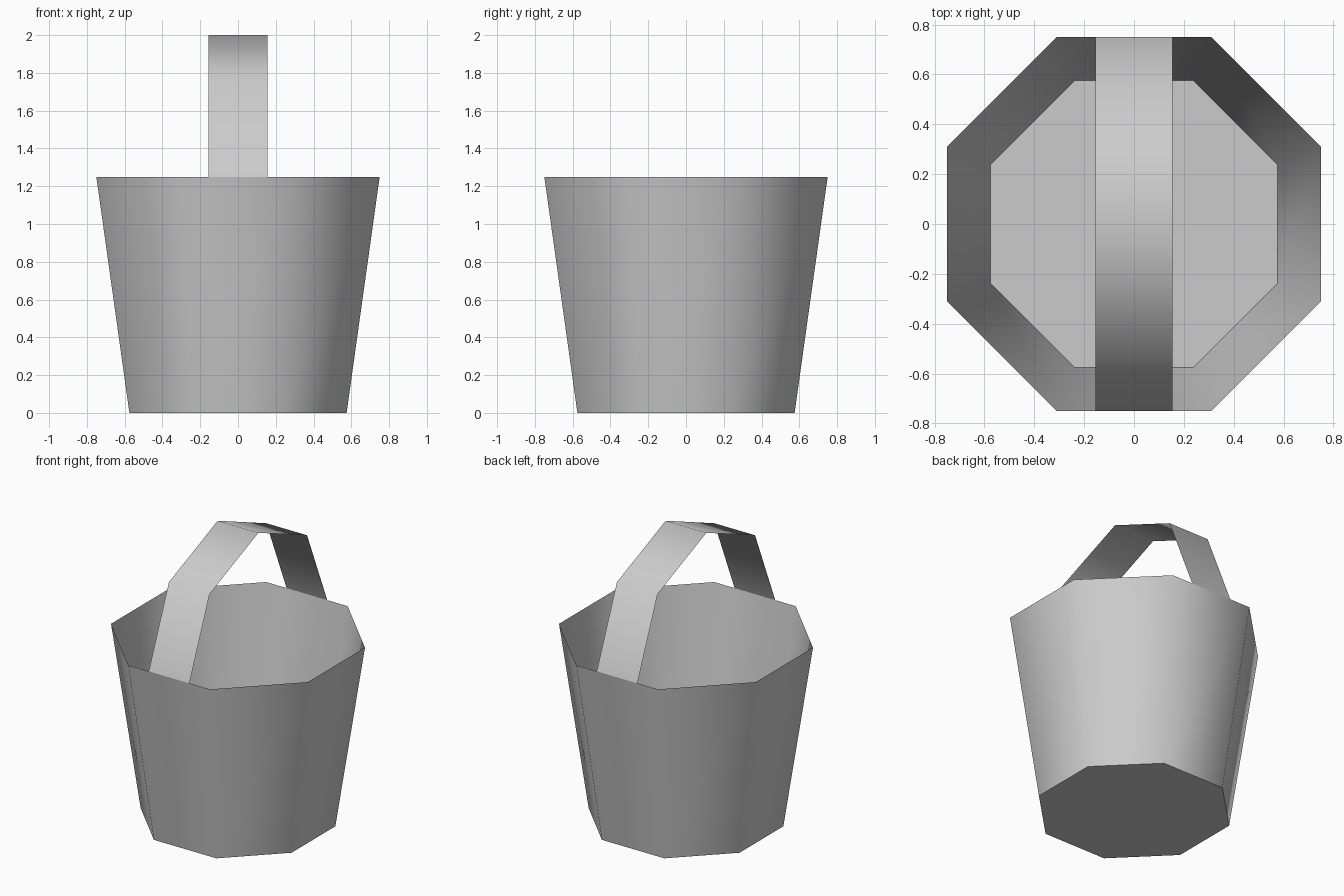
import bpy, bmesh, math

if "Cube" in bpy.data.objects:
    bpy.data.objects.remove(bpy.data.objects["Cube"])

grey = bpy.data.materials.new("light grey")
grey.diffuse_color = (0.6, 0.6, 0.6, 1)
grey.use_nodes = True
grey.node_tree.nodes["Principled BSDF"].inputs["Base Color"].default_value = grey.diffuse_color


def make_object(name, bm):
    mesh = bpy.data.meshes.new(name)
    bm.to_mesh(mesh)
    bm.free()
    mesh.materials.append(grey)
    obj = bpy.data.objects.new(name, mesh)
    bpy.context.collection.objects.link(obj)
    bpy.ops.object.select_all(action='DESELECT')
    obj.select_set(True)
    bpy.context.view_layer.objects.active = obj
    bpy.ops.object.shade_smooth_by_angle(angle=math.radians(60))
    return obj


def octagon(bm, apothem, z):
    r = apothem / math.cos(math.pi / 8)
    angles = [math.pi / 8 + i * math.pi / 4 for i in range(8)]
    return [bm.verts.new((r * math.cos(a), r * math.sin(a), z)) for a in angles]


# Bucket: thin tapered eight-sided wall, closed at the bottom, open at the top
bm = bmesh.new()
low, high = octagon(bm, 0.575, 0), octagon(bm, 0.75, 1.25)
for i in range(8):
    j = (i + 1) % 8
    bm.faces.new((low[i], low[j], high[j], high[i]))
bm.faces.new(low[::-1])
make_object("bucket", bm)

# Handle: flat strip bent in a four-segment half circle from front rim to back rim
bm = bmesh.new()
rows = []
for i in range(5):
    a = i * math.pi / 4
    y, z = -0.75 * math.cos(a), 1.25 + 0.75 * math.sin(a)
    rows.append([bm.verts.new((x, y, z)) for x in (-0.155, 0.155)])
for a, b in zip(rows, rows[1:]):
    bm.faces.new((a[0], a[1], b[1], b[0]))
make_object("handle", bm)
